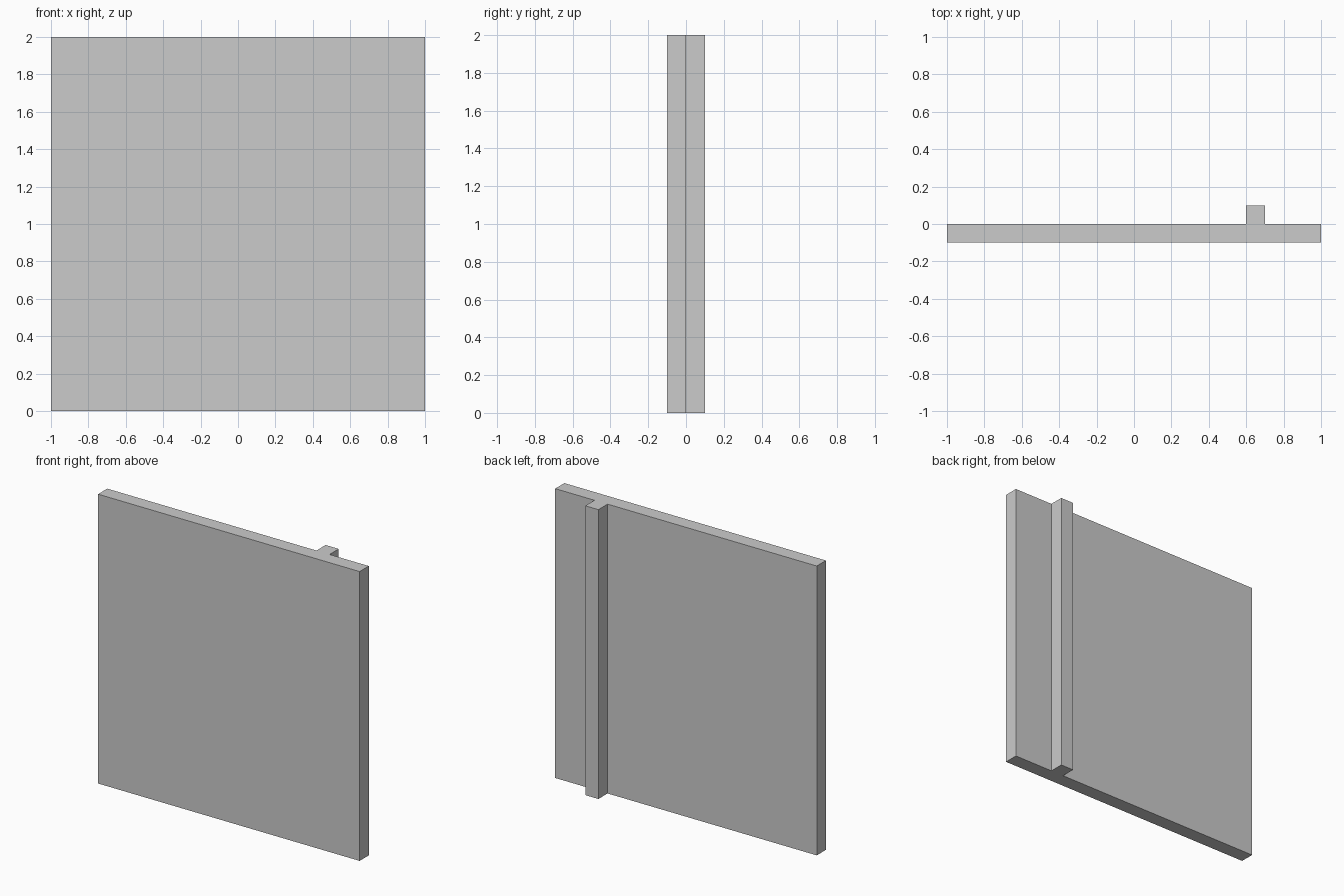
import bpy
import bmesh

if "Cube" in bpy.data.objects:
    bpy.data.objects.remove(bpy.data.objects["Cube"])

HEIGHT = 2.0

# Plan outline: thin panel with one square rib on its back face
outline = [(-1, -0.1), (1, -0.1), (1, 0), (0.7, 0),
           (0.7, 0.1), (0.6, 0.1), (0.6, 0), (-1, 0)]

# Extrude the outline straight up into one solid
bm = bmesh.new()
base = bm.faces.new([bm.verts.new((x, y, 0)) for x, y in outline])
extruded = bmesh.ops.extrude_face_region(bm, geom=[base], use_keep_orig=True)
top_verts = [g for g in extruded["geom"] if isinstance(g, bmesh.types.BMVert)]
bmesh.ops.translate(bm, verts=top_verts, vec=(0, 0, HEIGHT))
bmesh.ops.recalc_face_normals(bm, faces=bm.faces[:])

mesh = bpy.data.meshes.new("ribbed_panel")
bm.to_mesh(mesh)
bm.free()
panel = bpy.data.objects.new("ribbed_panel", mesh)
bpy.context.collection.objects.link(panel)
